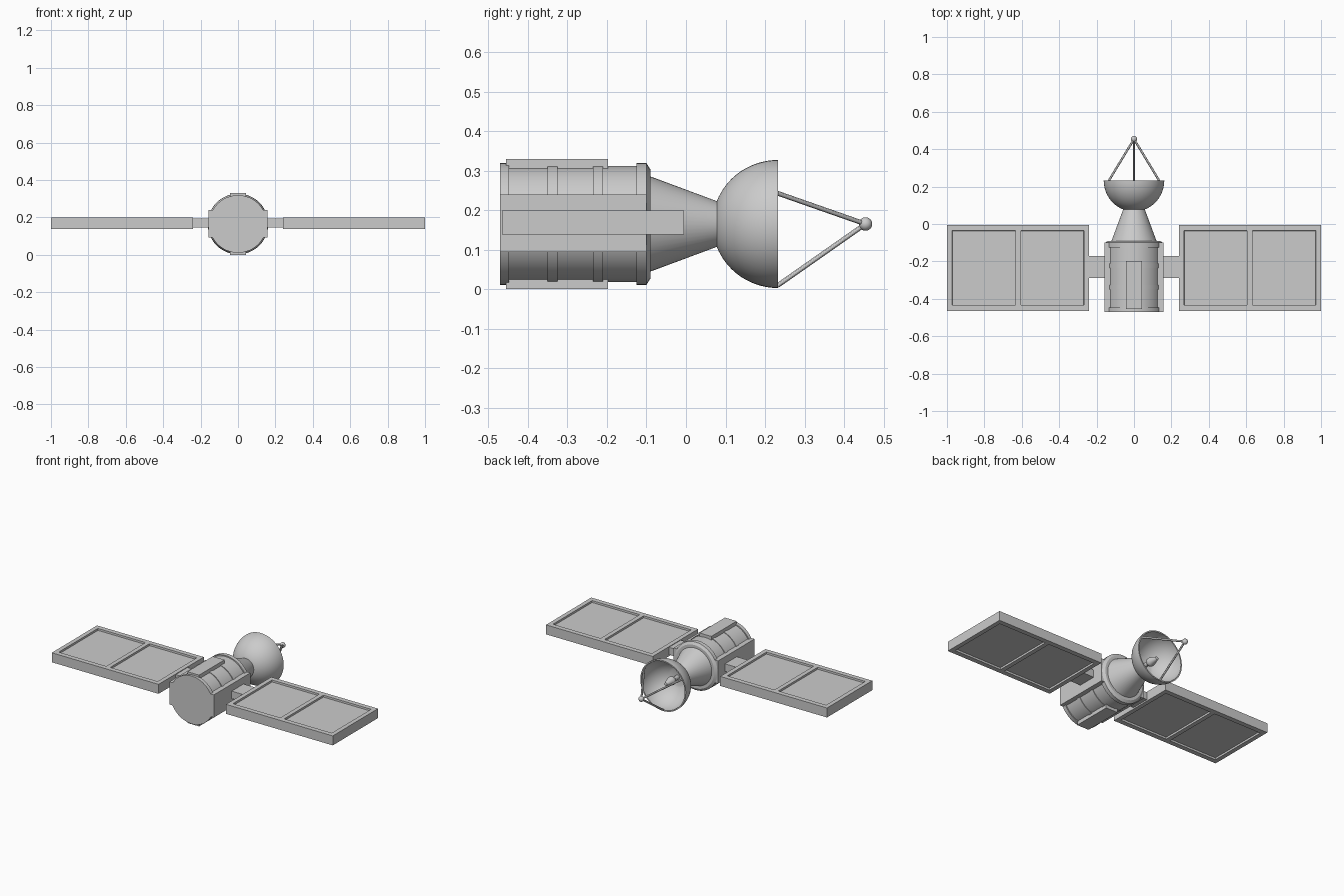
import bpy, bmesh, math
from mathutils import Vector

old = bpy.data.objects.get("Cube")
if old:
    bpy.data.objects.remove(old, do_unlink=True)

GREY = 0.6
AXIS_Z = 0.165      # height of the craft's long axis

metal = bpy.data.materials.new("light_grey_metal")
metal.use_nodes = True
metal.diffuse_color = (GREY, GREY, GREY, 1)
for node in metal.node_tree.nodes:
    if node.type == 'BSDF_PRINCIPLED':
        node.inputs["Base Color"].default_value = (GREY, GREY, GREY, 1)


def finish(name, bm, smooth=False):
    """Turn a bmesh into a named, coloured object."""
    bmesh.ops.recalc_face_normals(bm, faces=bm.faces[:])
    mesh = bpy.data.meshes.new(name)
    bm.to_mesh(mesh)
    bm.free()
    mesh.materials.append(metal)
    obj = bpy.data.objects.new(name, mesh)
    bpy.context.collection.objects.link(obj)
    if smooth:
        bpy.ops.object.select_all(action='DESELECT')
        obj.select_set(True)
        bpy.context.view_layer.objects.active = obj
        bpy.ops.object.shade_smooth_by_angle(angle=math.radians(30))
    return obj


def box_mesh(lo, hi):
    bm = bmesh.new()
    bmesh.ops.create_cube(bm, size=1)
    lo, hi = Vector(lo), Vector(hi)
    for v in bm.verts:
        v.co = (lo + hi) / 2 + v.co * (hi - lo)
    return bm


def lathe(name, profile, segments=48):
    """Spin (y, radius) points around the craft's long axis."""
    bm = bmesh.new()
    verts = [bm.verts.new((0, y, AXIS_Z + r)) for y, r in profile]
    edges = [bm.edges.new(pair) for pair in zip(verts, verts[1:])]
    bmesh.ops.spin(bm, geom=verts + edges, cent=(0, 0, AXIS_Z), axis=(0, 1, 0),
                   angle=math.tau, steps=segments, use_duplicate=False)
    bmesh.ops.remove_doubles(bm, verts=bm.verts[:], dist=0.0003)
    return finish(name, bm, smooth=True)


def rod(name, start, end, radius):
    start, end = Vector(start), Vector(end)
    bm = bmesh.new()
    bmesh.ops.create_cone(bm, cap_ends=True, segments=12, radius1=radius,
                          radius2=radius, depth=(end - start).length)
    turn = (end - start).to_track_quat('Z', 'Y')
    for v in bm.verts:
        v.co = turn @ v.co + (start + end) / 2
    return finish(name, bm, smooth=True)


# Cylindrical body with raised bands and end flanges
R, BAND = 0.147, 0.154
profile = [(-0.471, 0), (-0.471, BAND), (-0.447, BAND), (-0.447, R)]
for a, b in ((-0.35, -0.325), (-0.235, -0.21)):
    profile += [(a, R), (a, 0.151), (b, 0.151), (b, R)]
profile += [(-0.125, R), (-0.125, BAND), (-0.1, BAND), (-0.09, 0.138), (-0.09, 0)]
lathe("body", profile)

# Tapered neck between body and dish
lathe("neck", [(-0.092, 0), (-0.092, 0.121), (0.08, 0.057), (0.08, 0)])

# Hollow dish: outer curve out to the rim, inner curve back
RIM_Y, RIM_R, WALL = 0.233, 0.162, 0.008
angles = [math.radians(20 + 70 * i / 14) for i in range(15)]
outer = [(RIM_Y - 0.166 * math.cos(a), RIM_R * math.sin(a)) for a in angles]
inner = [(RIM_Y - (0.166 - WALL) * math.cos(a), (RIM_R - WALL) * math.sin(a)) for a in angles]
lathe("dish", [(outer[0][0], 0)] + outer + inner[::-1] + [(inner[0][0], 0)])

# Feed horn inside the dish
bulb = [(0.15 - 0.027 * math.cos(a), 0.027 * math.sin(a))
        for a in (math.radians(30 + 15 * i) for i in range(6))]
lathe("feed_horn", [(0.08, 0.0135)] + bulb + [(0.205, 0.01), (0.21, 0)], 24)

# Tripod struts that meet at the antenna ball
tip = Vector((0, 0.454, AXIS_Z))
for i, deg in enumerate((30, 150, 270)):
    a = math.radians(deg)
    foot = (0.156 * math.cos(a), RIM_Y - 0.002, AXIS_Z + 0.156 * math.sin(a))
    rod(f"strut_{i + 1}", foot, tip, 0.006)
ball = bmesh.new()
bmesh.ops.create_uvsphere(ball, u_segments=20, v_segments=12, radius=0.017)
bmesh.ops.translate(ball, verts=ball.verts[:], vec=tip)
finish("antenna_ball", ball, smooth=True)

# Flat-sided housing across the body
finish("side_housing", box_mesh((-0.158, -0.471, 0.094), (0.158, -0.1, 0.24)))

# Raised plates above and below the body
for name, lo, hi in (("top_plate", 0.29, 0.33), ("bottom_plate", 0, 0.04)):
    finish(name, box_mesh((-0.042, -0.455, lo), (0.042, -0.197, hi)))


def solar_panel(name, side):
    """Slab with two recessed panes on each broad face."""
    bm = box_mesh((0.24, -0.465, 0.138), (1, -0.005, 0.199))
    panes = ((0.268, 0.605), (0.633, 0.972))
    y0, y1 = -0.434, -0.036
    cuts = [((x, 0, 0), (1, 0, 0)) for pane in panes for x in pane]
    cuts += [((0, y, 0), (0, 1, 0)) for y in (y0, y1)]
    for point, normal in cuts:
        bmesh.ops.bisect_plane(bm, geom=bm.verts[:] + bm.edges[:] + bm.faces[:],
                               plane_co=point, plane_no=normal)
    bmesh.ops.recalc_face_normals(bm, faces=bm.faces[:])
    recessed = []
    for f in bm.faces:
        c = f.calc_center_median()
        in_pane = any(a < c.x < b for a, b in panes) and y0 < c.y < y1
        if in_pane and abs(f.normal.z) > 0.9:
            recessed.append(f)
    bmesh.ops.inset_individual(bm, faces=recessed, thickness=0.001, depth=-0.012)
    for v in bm.verts:
        v.co.x *= side
    finish(name, bm)


# Solar wings and the arms that carry them
for label, side in (("left", 1), ("right", -1)):
    solar_panel(f"{label}_solar_panel", side)
    xs = sorted((0.15 * side, 0.245 * side))
    finish(f"{label}_panel_arm", box_mesh((xs[0], -0.29, 0.147), (xs[1], -0.17, 0.195)))
